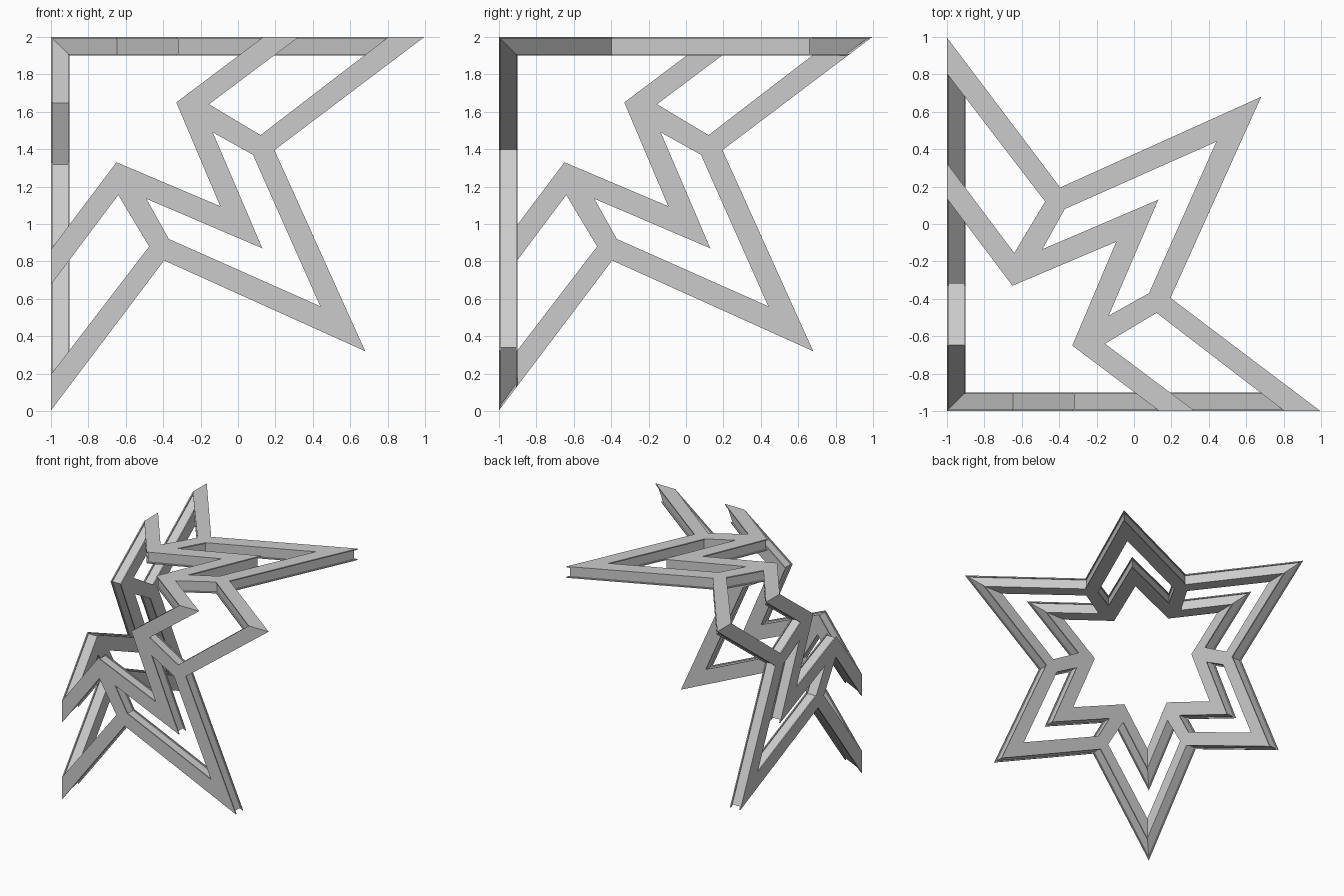
import bpy
import bmesh
from mathutils import Vector

cube = bpy.data.objects.get("Cube")
if cube:
    bpy.data.objects.remove(cube, do_unlink=True)

DEPTH, FLANGE, GROOVE = 0.1, 0.01, 0.01

grey = bpy.data.materials.new("light_grey")
grey.use_nodes = True
grey.diffuse_color = (0.6, 0.6, 0.6, 1)
grey.node_tree.nodes["Principled BSDF"].inputs["Base Color"].default_value = (0.6, 0.6, 0.6, 1)


def fold_end(a):
    """Run a bar past the fold line so that it can be mitred."""
    return (a + 0.2, -0.15)


def mirrored(half):
    """Close a half outline by reflecting it over the diagonal."""
    return half + [(b, a) for a, b in reversed(half[1:-1])]


# Half outline of one star panel, from the inner notch to the outer tip
OUTLINE = mirrored([
    (0.905, 0.905), (0.67, 0.35), fold_end(1.135),
    fold_end(1.325), (0.845, 0.36), (1.12, 0.525), fold_end(1.8),
    fold_end(1.995), (1.195, 0.605), (1.68, 1.68)])
# Closed window between the inner and outer bars
WINDOW = mirrored([(1.13, 1.13), (0.865, 0.51), (1.08, 0.63), (1.44, 1.44)])


def inset(loop, dist):
    """Move every edge of a loop inwards by dist (negative: outwards)."""
    pts = [Vector(p) for p in loop]
    n = len(pts)
    area = sum(pts[i - 1].cross(pts[i]) for i in range(n))
    side = 1 if area > 0 else -1
    result = []
    for i, p in enumerate(pts):
        d1 = (p - pts[i - 1]).normalized()
        d2 = (pts[(i + 1) % n] - p).normalized()
        n1 = Vector((-d1.y, d1.x)) * side
        n2 = Vector((-d2.y, d2.x)) * side
        result.append(p + (n1 + n2) * (dist / (1 + n1.dot(n2))))
    return result


def star_panel(name, place):
    """Panel of grooved bars, mitred along the two cube edges it meets."""
    bm = bmesh.new()
    levels = [(0, 0), (FLANGE, 0), (FLANGE, GROOVE),
              (DEPTH - FLANGE, GROOVE), (DEPTH - FLANGE, 0), (DEPTH, 0)]
    caps = ([], [])
    for loop, sign in ((OUTLINE, 1), (WINDOW, -1)):
        rings = [[bm.verts.new(place(p[0], p[1], depth))
                  for p in inset(loop, sign * groove)]
                 for depth, groove in levels]
        # Side walls, stepping in for the groove and out again
        for low, high in zip(rings, rings[1:]):
            for i in range(len(low)):
                bm.faces.new((low[i - 1], low[i], high[i], high[i - 1]))
        for cap, ring in zip(caps, (rings[0], rings[-1])):
            cap += [bm.edges.get((ring[i - 1], ring[i])) for i in range(len(ring))]
    # Flat outer and inner faces
    for cap in caps:
        bmesh.ops.triangle_fill(bm, edges=cap, use_beauty=True)
    bmesh.ops.recalc_face_normals(bm, faces=bm.faces[:])
    # Mitre cuts
    corner = place(0, 0, 0)
    for axis in ((1, 0, -1), (0, 1, -1)):
        bmesh.ops.bisect_plane(
            bm, geom=bm.verts[:] + bm.edges[:] + bm.faces[:],
            plane_co=corner, plane_no=(place(*axis) - corner).normalized(),
            clear_inner=True)
    mesh = bpy.data.meshes.new(name)
    bm.to_mesh(mesh)
    bm.free()
    mesh.materials.append(grey)
    bpy.context.collection.objects.link(bpy.data.objects.new(name, mesh))


# Three equal panels around one cube corner
star_panel("front_star_panel", lambda a, b, d: Vector((a - 1, d - 1, 2 - b)))
star_panel("side_star_panel", lambda a, b, d: Vector((d - 1, a - 1, 2 - b)))
star_panel("top_star_panel", lambda a, b, d: Vector((a - 1, b - 1, 2 - d)))
